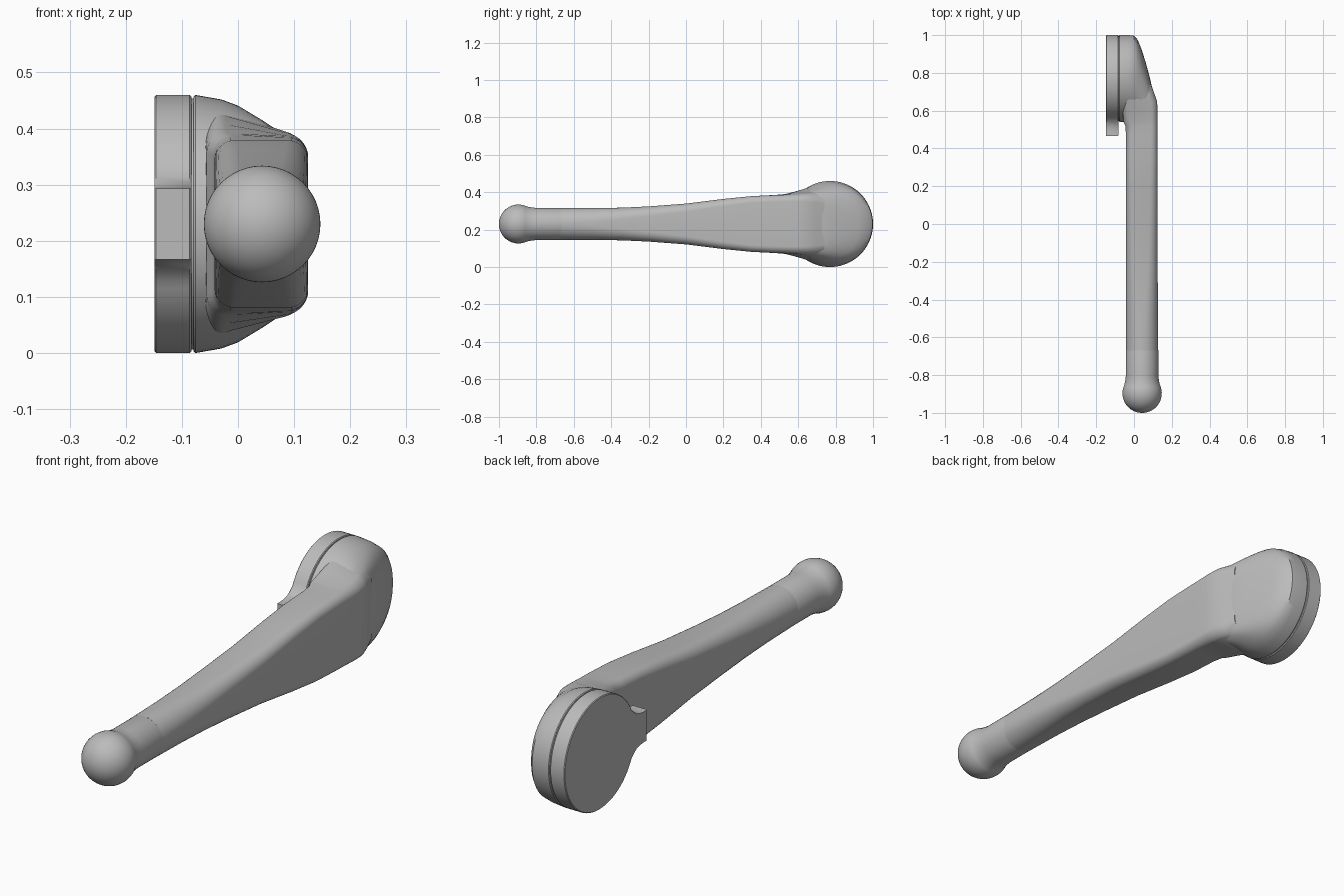
import bpy
import bmesh
from math import cos, sin, pi, radians, sqrt, copysign

cube = bpy.data.objects.get("Cube")
if cube:
    bpy.data.objects.remove(cube, do_unlink=True)

MID_Z = 0.23       # height of the lever's axis
HUB_Y = 0.77       # centre of the round mounting plate
GRIP_X = 0.043     # axis of the grip and ball
RADIUS = 0.23

grey = bpy.data.materials.new("satin grey")
grey.use_nodes = True
colour = (0.5, 0.5, 0.5, 1)
grey.diffuse_color = colour
grey.node_tree.nodes["Principled BSDF"].inputs["Base Color"].default_value = colour


def loft(name, rings, angle=35):
    """Skin a list of equal-length closed rings and cap both ends."""
    bm = bmesh.new()
    loops = [[bm.verts.new(p) for p in ring] for ring in rings]
    n = len(loops[0])
    for a, b in zip(loops, loops[1:]):
        for i in range(n):
            j = (i + 1) % n
            bm.faces.new((a[i], a[j], b[j], b[i]))
    bm.faces.new(loops[0])
    bm.faces.new(loops[-1])
    bmesh.ops.recalc_face_normals(bm, faces=bm.faces)
    mesh = bpy.data.meshes.new(name)
    bm.to_mesh(mesh)
    bm.free()
    mesh.materials.append(grey)
    obj = bpy.data.objects.new(name, mesh)
    bpy.context.collection.objects.link(obj)
    bpy.ops.object.select_all(action="DESELECT")
    obj.select_set(True)
    bpy.context.view_layer.objects.active = obj
    bpy.ops.object.shade_smooth_by_angle(angle=radians(angle))
    return obj


def arm_ring(y, x0, x1, inner, outer, r, steps=8):
    """Rounded rectangle across the arm, taller on its inner side if flared."""
    cx, a = (x0 + x1) / 2, (x1 - x0) / 2
    r = min(r, a * 0.98)
    ring = []
    for k, (sx, sz) in enumerate(((1, 1), (-1, 1), (-1, -1), (1, -1))):
        for s in range(steps + 1):
            t = (k + s / steps) * pi / 2
            u = sx * (a - r) + r * cos(t)
            v = sz * (outer - r) + r * sin(t)
            flare = 1 + (inner / outer - 1) * (a - u) / (2 * a)
            ring.append((cx + u, y, MID_Z + v * flare))
    return ring


def hub_ring(x, y0, y1, half, power, n=72):
    """Superellipse in the plane of the hub."""
    cy, b = (y0 + y1) / 2, (y1 - y0) / 2
    ring = []
    for i in range(n):
        c, s = cos(2 * pi * i / n), sin(2 * pi * i / n)
        ring.append((x, cy + b * copysign(abs(c) ** (2 / power), c),
                     MID_Z + half * copysign(abs(s) ** (2 / power), s)))
    return ring


# Arm: y, inner x, outer x, inner half height, outer half height, corner radius
arm = [
    (-0.67, -0.042, 0.128, 0.086, 0.086, 0.085),
    (-0.50, -0.042, 0.127, 0.086, 0.086, 0.075),
    (-0.35, -0.042, 0.126, 0.087, 0.087, 0.062),
    (-0.20, -0.042, 0.125, 0.094, 0.094, 0.052),
    (0.00, -0.042, 0.125, 0.109, 0.109, 0.045),
    (0.20, -0.042, 0.125, 0.134, 0.134, 0.040),
    (0.35, -0.042, 0.125, 0.149, 0.149, 0.036),
    (0.47, -0.042, 0.125, 0.155, 0.154, 0.036),
    (0.52, -0.046, 0.125, 0.160, 0.155, 0.036),
    (0.54, -0.056, 0.125, 0.164, 0.155, 0.036),
    (0.60, -0.058, 0.125, 0.183, 0.156, 0.036),
    (0.65, -0.058, 0.122, 0.202, 0.155, 0.036),
    (0.69, -0.058, 0.108, 0.212, 0.152, 0.036),
    (0.74, -0.055, 0.090, 0.212, 0.145, 0.036),
]
loft("arm", [arm_ring(*row) for row in arm])

# Hub: x, lowest y, highest y, half height, roundness
hub = [
    (-0.079, 0.543, 0.997, 0.227, 2),
    (-0.076, 0.540, 1.000, 0.230, 2),
    (-0.030, 0.540, 1.000, 0.222, 2.05),
    (0.000, 0.540, 0.997, 0.211, 2.1),
    (0.020, 0.540, 0.975, 0.199, 2.2),
    (0.040, 0.540, 0.925, 0.187, 2.3),
    (0.060, 0.540, 0.862, 0.174, 2.4),
    (0.080, 0.540, 0.790, 0.160, 2.6),
    (0.100, 0.540, 0.705, 0.145, 2.8),
]
loft("hub", [hub_ring(*row) for row in hub])

# Thin recessed core that leaves a groove between hub and plate
core = RADIUS - 0.006
loft("groove_core", [hub_ring(x, HUB_Y - core, HUB_Y + core, core, 2)
                     for x in (-0.09, -0.07)])

# Mounting plate: disc outline with a short flared tab towards the front
start = 0.45
sweep = 2 * (pi - start)
outline = [(RADIUS * cos(-pi + start + sweep * i / 72),
            RADIUS * sin(-pi + start + sweep * i / 72)) for i in range(73)]
tab = [(-0.225, 0.083), (-0.24, 0.073), (-0.26, 0.066), (-0.285, 0.0635), (-0.305, 0.0635)]
outline += tab + [(y, -z) for y, z in reversed(tab)]


def plate_ring(x, inset):
    s = 1 - inset / RADIUS
    return [(x, HUB_Y + y * s, MID_Z + z * s) for y, z in outline]


loft("mounting_plate", [plate_ring(-0.149, 0.003), plate_ring(-0.146, 0),
                        plate_ring(-0.086, 0), plate_ring(-0.083, 0.003)])

# Grip and ball end, turned about the arm's axis
BALL_Y, BALL_R = -0.896, 0.104
profile = [(-0.66, 0.0835), (-0.67, 0.086), (-0.80, 0.086), (-0.825, 0.0885)]
for i in range(25):
    t = radians(64 + (179 - 64) * i / 24)
    profile.append((BALL_Y + BALL_R * cos(t), BALL_R * sin(t)))
loft("grip_and_ball", [[(GRIP_X + r * cos(2 * pi * k / 48), y,
                         MID_Z + r * sin(2 * pi * k / 48)) for k in range(48)]
                       for y, r in profile])
